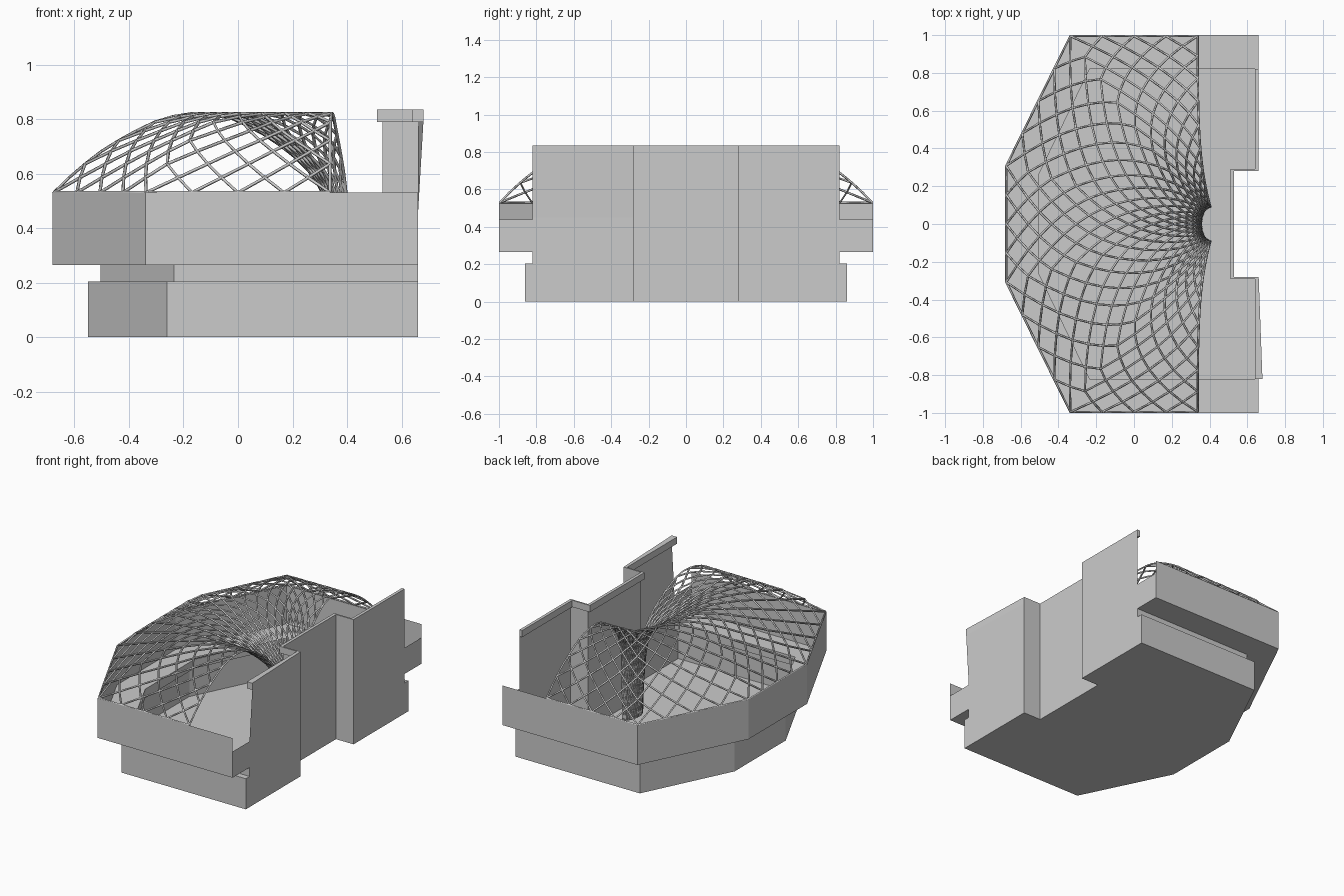
import bpy, bmesh, math
from mathutils import Vector

if "Cube" in bpy.data.objects:
    bpy.data.objects.remove(bpy.data.objects["Cube"])


def make(name, verts, faces):
    me = bpy.data.meshes.new(name)
    me.from_pydata(verts, [], faces)
    bm = bmesh.new()
    bm.from_mesh(me)
    bmesh.ops.remove_doubles(bm, verts=bm.verts, dist=1e-5)
    bmesh.ops.recalc_face_normals(bm, faces=bm.faces)
    bm.to_mesh(me)
    bm.free()
    ob = bpy.data.objects.new(name, me)
    bpy.context.collection.objects.link(ob)
    return ob


def loft(name, rows, extra=()):
    """Skin a stack of equally long open point rows."""
    n = len(rows[0])
    verts = [p for r in rows for p in r]
    faces = [(k * n + i, k * n + i + 1, (k + 1) * n + i + 1, (k + 1) * n + i)
             for k in range(len(rows) - 1) for i in range(n - 1)]
    for poly in extra:
        faces.append(tuple(range(len(verts), len(verts) + len(poly))))
        verts += poly
    return make(name, verts, faces)


def plan(cx, cy, fx, fy, bx=0.66):
    """Half-octagon outline, open at the back wall."""
    half = [(bx, -cy), (cx, -cy), (fx, -fy)]
    return half + [(x, -y) for x, y in reversed(half)]


def at(path, z):
    return [(x, y, z) for x, y in path]


# Stepped outer walls with the overhanging shelves
low = plan(-0.26, 0.86, -0.55, 0.27)
mid = plan(-0.235, 0.82, -0.505, 0.26)
top = plan(-0.34, 1.0, -0.68, 0.31)
back = [(0.66, -0.82), (0.66, -0.28), (0.53, -0.28),
        (0.53, 0.28), (0.66, 0.28), (0.66, 0.82)]

ends = []
for s in (-1, 1):
    for y, z0, z1 in ((1.0, 0.265, 0.44), (0.86, 0, 0.205)):
        ends.append([(0.66, s * 0.82, z0), (0.66, s * y, z0),
                     (0.66, s * y, z1), (0.66, s * 0.82, z1)])
floor = at(low + back[::-1], 0)
loft("stepped_walls", [at(low, 0), at(low, 0.205), at(mid, 0.205),
                       at(mid, 0.265), at(top, 0.265), at(top, 0.53)], ends)
make("floor", floor, [tuple(range(len(floor)))])

# Recessed back wall, one end leaning outward
flared = [(0.68, -0.82)] + back[1:]
loft("back_wall", [at(back, 0), at(back, 0.45), at(flared, 0.79)])

# Coping along the back wall
inner = [(0.64, -0.82), (0.64, -0.29), (0.51, -0.29),
         (0.51, 0.29), (0.64, 0.29), (0.64, 0.82)]
zb, zt = 0.79, 0.835
caps = [[(*flared[i], zb), (*inner[i], zb), (*inner[i], zt), (*flared[i], zt)]
        for i in (0, -1)]
loft("coping", [at(flared, zb), at(flared, zt), at(inner, zt),
                at(inner, zb), at(flared, zb)], caps)

# Lattice roof: a half ring vault that pours into a funnel at the back
rim = [(0.337, 0.995), (-0.337, 0.995), (-0.676, 0.308),
       (-0.676, -0.308), (-0.337, -0.995), (0.337, -0.995)]
SIDE, ROWS = 4, 26
COLS = SIDE * 5
profile = [(0, .53), (.08, .605), (.17, .675), (.27, .735), (.37, .785),
           (.47, .815), (.57, .825), (.66, .805), (.76, .755), (.86, .68),
           (.93, .6), (.97, .52), (.985, .4), (.995, .22), (1, .02)]
dist = [0.0]
for a, b in zip(profile, profile[1:]):
    dist.append(dist[-1] + math.dist(a, b))


def section(v):
    d = v * dist[-1]
    for i in range(len(profile) - 1):
        if d <= dist[i + 1] + 1e-9:
            f = (d - dist[i]) / (dist[i + 1] - dist[i])
            return Vector(profile[i]).lerp(Vector(profile[i + 1]), f)
    return Vector(profile[-1])


def node(c, k):
    """Roof point at rim position c (0..COLS) and row k (0..ROWS)."""
    i = min(int(c // SIDE), 4)
    r = Vector(rim[i]).lerp(Vector(rim[i + 1]), c / SIDE - i)
    a = math.pi * c / COLS
    b = Vector((0.34 - 0.05 * math.sin(a), 0.09 * math.cos(a)))
    f = k / ROWS
    s, z = section(1.25 * f - 0.25 * f * f)
    p = r.lerp(b, s)
    return (p.x + 0.065 * s ** 4, p.y, z)


chains = [[node(c, 0) for c in range(0, COLS + 1)]]
for c in (0, COLS):
    chains.append([node(c, k) for k in range(ROWS + 1)])
for step in (0.5, -0.5):
    # rods from the rim, then rods entering from the open end arch
    starts = [(c, 0) for c in range(COLS + 1)]
    starts += [(0 if step > 0 else COLS, k) for k in range(2, ROWS, 2)]
    for c, k in starts:
        pts = []
        while 0 <= c <= COLS and k <= ROWS:
            pts.append(node(c, k))
            c, k = c + step, k + 1
        if len(pts) > 1:
            chains.append(pts)

cu = bpy.data.curves.new("lattice_roof", 'CURVE')
cu.dimensions = '3D'
cu.bevel_depth = 0.006
cu.bevel_resolution = 0
cu.use_fill_caps = True
for pts in chains:
    sp = cu.splines.new('POLY')
    sp.points.add(len(pts) - 1)
    for q, p in zip(sp.points, pts):
        q.co = (*p, 1)
roof = bpy.data.objects.new("lattice_roof", cu)
bpy.context.collection.objects.link(roof)
bpy.context.view_layer.objects.active = roof
roof.select_set(True)
bpy.ops.object.convert(target='MESH')
